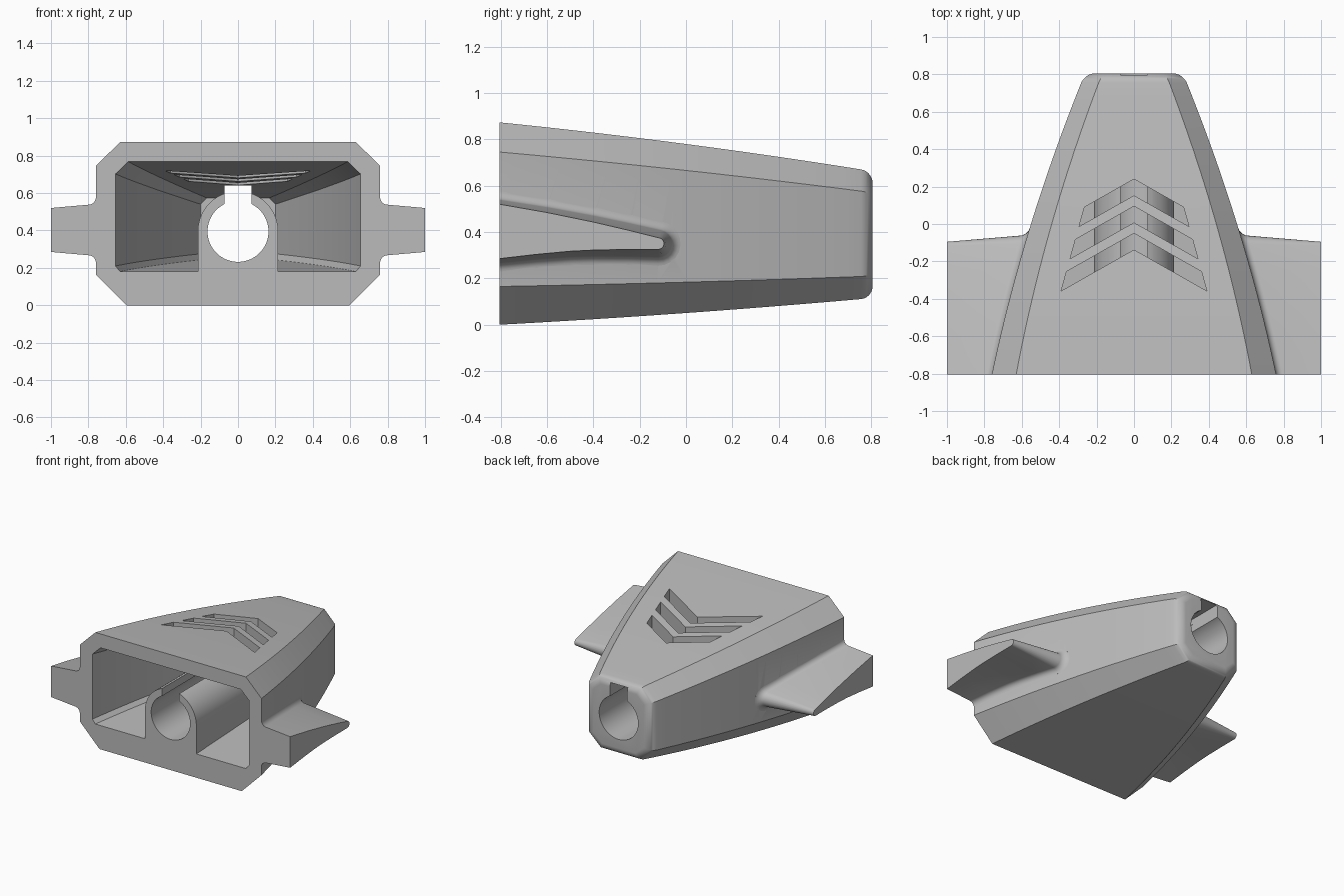
import bpy, bmesh, math
from mathutils import Vector

if "Cube" in bpy.data.objects:
    bpy.data.objects.remove(bpy.data.objects["Cube"], do_unlink=True)

FRONT, REAR = -0.805, 0.805
BORE_Z = 0.395

grey = bpy.data.materials.new("plain grey")
grey.use_nodes = True
COLOUR = (0.50, 0.50, 0.50, 1)
grey.diffuse_color = COLOUR
grey.node_tree.nodes["Principled BSDF"].inputs["Base Color"].default_value = COLOUR


def loft(name, rings):
    """Closed solid through rings of equal point count."""
    bm = bmesh.new()
    rows = [[bm.verts.new(p) for p in ring] for ring in rings]
    n = len(rows[0])
    for a, b in zip(rows, rows[1:]):
        for i in range(n):
            j = (i + 1) % n
            bm.faces.new((a[i], a[j], b[j], b[i]))
    bm.faces.new(rows[0])
    bm.faces.new(rows[-1])
    bmesh.ops.recalc_face_normals(bm, faces=bm.faces)
    mesh = bpy.data.meshes.new(name)
    bm.to_mesh(mesh)
    bm.free()
    mesh.materials.append(grey)
    ob = bpy.data.objects.new(name, mesh)
    bpy.context.collection.objects.link(ob)
    return ob


def along_y(name, outline, y0, y1):
    return loft(name, [[(x, y, z) for x, z in outline] for y in (y0, y1)])


def combine(target, tool, operation):
    mod = target.modifiers.new("cut", 'BOOLEAN')
    mod.operation, mod.solver, mod.object = operation, 'EXACT', tool
    bpy.context.view_layer.objects.active = target
    bpy.ops.object.modifier_apply(modifier=mod.name)
    bpy.data.objects.remove(tool, do_unlink=True)


def blend(y, a, b, bulge):
    u = (y - FRONT) / (REAR - FRONT)
    return a + (b - a) * u + 4 * bulge * u * (1 - u)


def half_width(y):
    return blend(y, 0.76, 0.262, 0.04)


def section(y, d=0.0, floor=None):
    """Chamfered cross-section, inset by d, optionally with a raised floor."""
    w = half_width(y) - d
    top_x = blend(y, 0.63, 0.17, 0.04) - 0.41 * d
    top = blend(y, 0.873, 0.662, 0.012) - d
    side_top = blend(y, 0.745, 0.57, 0.008) - 0.41 * d
    if floor is None:
        low_x = blend(y, 0.595, 0.16, 0.04) - 0.41 * d
        low = blend(y, 0, 0.115, -0.007) + d
        side_low = blend(y, 0.165, 0.21, -0.004) + 0.41 * d
    else:
        low_x, low, side_low = w - 0.025, floor, floor + 0.03
    half = [(low_x, low), (w, side_low), (w, side_top), (top_x, top)]
    return [(x, y, z) for x, z in half] + [(-x, y, z) for x, z in reversed(half)]


# Outer hull with a rounded rear rim
R = 0.05
rings = [section(-0.87 + (REAR - R + 0.87) * i / 24) for i in range(24)]
for i in range(8):
    a = math.pi / 2 * i / 7
    rings.append(section(REAR - R + R * math.sin(a), R * (1 - math.cos(a))))
hull = loft("tapered_hull", rings)

# Side fins: drafted profile with a filleted root
upper = [(-0.9, 0.537), (-0.805, 0.52), (-0.6, 0.484), (-0.4, 0.443), (-0.25, 0.408)]
lower = [(-0.25, 0.325), (-0.4, 0.322), (-0.5, 0.317), (-0.65, 0.303), (-0.805, 0.285), (-0.9, 0.275)]
cap = [(-0.12 + 0.025 * math.cos(a), 0.35 + 0.025 * math.sin(a))
       for a in (math.radians(78 - 16.8 * k) for k in range(11))]
profile = [Vector(p) for p in upper + cap + lower]


def fin(name, side):
    r = 0.035
    levels = [-0.05] + [r * (1 - math.cos(math.pi / 2 * k / 6)) for k in range(7)] + [None]
    rings = []
    for h in levels:
        ring = []
        for i, p in enumerate(profile):
            t = profile[min(i + 1, len(profile) - 1)] - profile[max(i - 1, 0)]
            normal = Vector((-t.y, t.x)).normalized()
            x = 1.0 if h is None else half_width(p.x) + h
            grow = 0.087 * (1 - x)
            if h is not None:
                k = max(h, 0)
                grow += r - math.sqrt(max(0, r * r - (r - k) ** 2))
            q = p + normal * grow
            if h is not None:
                x = half_width(q.x) + h
            ring.append((side * x, q.x, q.y))
        rings.append(ring)
    return loft(name, rings)


for name, side in (("left_fin", 1), ("right_fin", -1)):
    combine(hull, fin(name, side), 'UNION')

# Flat front face
trim = [(-2, -1), (2, -1), (2, 2), (-2, 2)]
combine(hull, along_y("front_trim", trim, -2, FRONT), 'DIFFERENCE')

# Cavity, leaving a tube standing on a rib along the floor
ys = [-0.9 + 1.6 * i / 20 for i in range(21)]
cavity = loft("cavity", [section(y, 0.105, blend(y, 0.18, 0.25, 0)) for y in ys])
arch = [(0.215 * math.cos(math.pi * k / 32), BORE_Z + 0.215 * math.sin(math.pi * k / 32))
        for k in range(33)]
tube = along_y("tube", [(0.215, -0.2)] + arch + [(-0.215, -0.2)], -1.2, 1.2)
combine(cavity, tube, 'DIFFERENCE')
combine(hull, cavity, 'DIFFERENCE')

# Bore and its key slot
circle = [(0.163 * math.cos(math.pi * k / 32), BORE_Z + 0.163 * math.sin(math.pi * k / 32))
          for k in range(64)]
combine(hull, along_y("bore", circle, -1.3, 1.3), 'DIFFERENCE')
slot = [(s * 0.072, z) for s, z in ((-1, 0.45), (1, 0.45), (1, 0.64), (-1, 0.64))]
combine(hull, along_y("key_slot", slot, -1.3, 1.3), 'DIFFERENCE')

# Three chevron vents through the roof, ends on one slanted line
SLOPE, LEAN = 0.567, 0.278


def vent_end(apex):
    x = (0.265 + (0.09 - apex) * LEAN) / (1 - SLOPE * LEAN)
    return x, apex - SLOPE * x


for k in range(3):
    apex = 0.24 - 0.145 * k
    back, front = vent_end(apex), vent_end(apex - 0.087)
    outline = [(0, apex), back, front, (0, apex - 0.087),
               (-front[0], front[1]), (-back[0], back[1])]
    vent = loft("vent", [[(x, y, z) for x, y in outline] for z in (0.625, 1.2)])
    combine(hull, vent, 'DIFFERENCE')

# Smooth curves, crisp edges
bpy.ops.object.select_all(action='DESELECT')
hull.select_set(True)
bpy.context.view_layer.objects.active = hull
bpy.ops.object.shade_smooth_by_angle(angle=math.radians(30))
